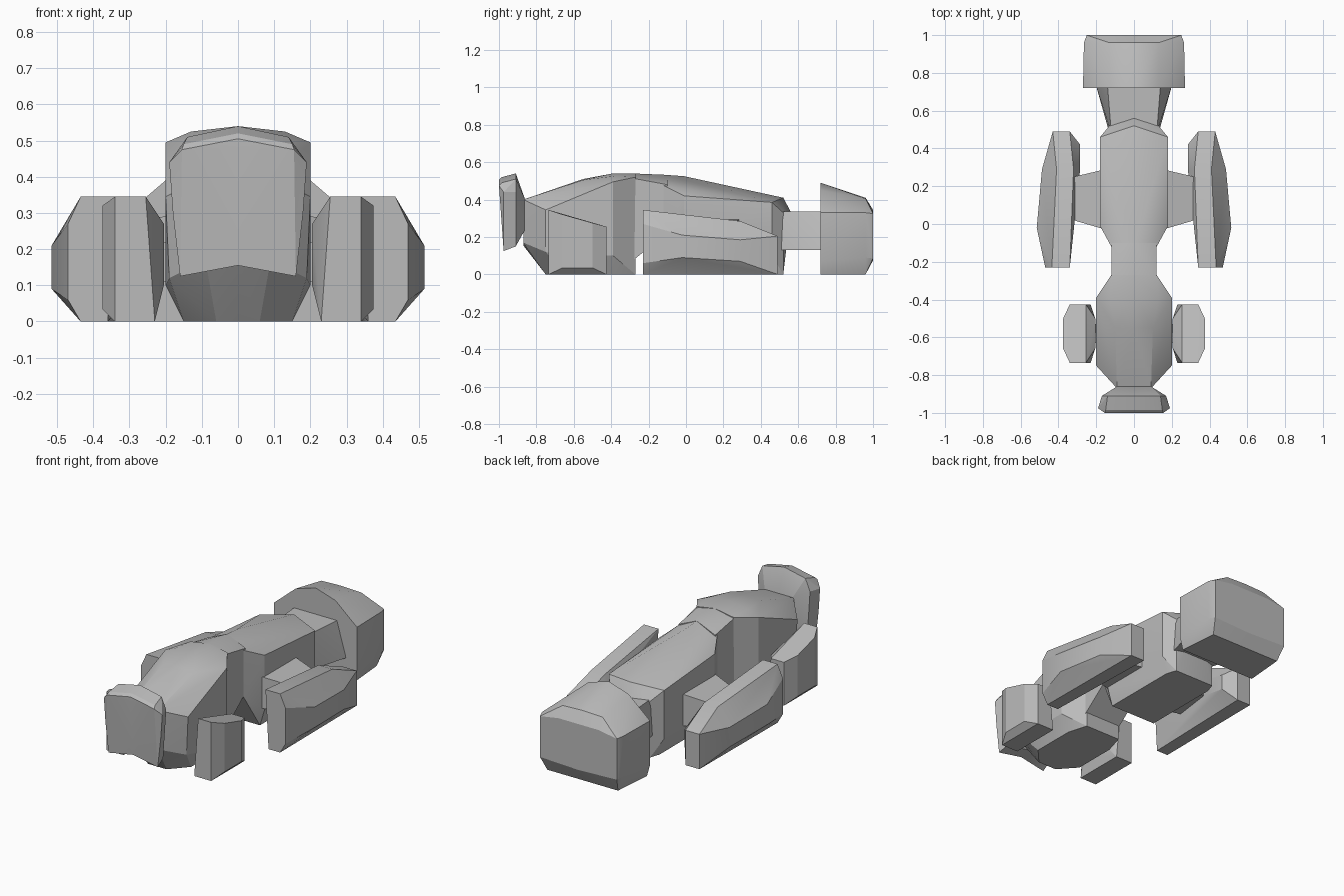
import bpy, bmesh, math

cube = bpy.data.objects.get("Cube")
if cube:
    bpy.data.objects.remove(cube, do_unlink=True)

grey = bpy.data.materials.new("plain grey")
grey.use_nodes = True
COLOUR = (0.5, 0.5, 0.5, 1)
grey.diffuse_color = COLOUR
grey.node_tree.nodes["Principled BSDF"].inputs["Base Color"].default_value = COLOUR


def half_shell(name, points):
    """Faceted solid round the +x points, mirrored to the other side."""
    bm = bmesh.new()
    for p in points:
        bm.verts.new(p)
    hull = bmesh.ops.convex_hull(bm, input=bm.verts)
    loose = {g for g in hull["geom_interior"] + hull["geom_unused"]
             if isinstance(g, bmesh.types.BMVert)}
    bmesh.ops.delete(bm, geom=list(loose), context="VERTS")
    # open the centre plane so both halves join
    inner = [f for f in bm.faces if all(abs(v.co.x) < 1e-5 for v in f.verts)]
    bmesh.ops.delete(bm, geom=inner, context="FACES")
    bmesh.ops.dissolve_limit(bm, angle_limit=math.radians(2), verts=bm.verts, edges=bm.edges)
    bmesh.ops.recalc_face_normals(bm, faces=bm.faces)
    for f in bm.faces:
        f.smooth = True
    mesh = bpy.data.meshes.new(name)
    bm.to_mesh(mesh)
    bm.free()
    mesh.set_sharp_from_angle(angle=math.radians(20))
    mesh.materials.append(grey)
    obj = bpy.data.objects.new(name, mesh)
    bpy.context.collection.objects.link(obj)
    mod = obj.modifiers.new("Mirror", "MIRROR")
    mod.use_clip = True
    return obj


def section(y, *pairs):
    """Points of one cross-section at y."""
    return [(x, y, z) for x, z in pairs]


# front body: tapers to the nose and to the waist
half_shell("front_body",
           section(-.87, (0, .155), (.09, .17), (.09, .40), (0, .40))
           + section(-.75, (.2, .345), (.19, .12), (.06, 0), (0, 0))
           + section(-.65, (.2, .1), (.15, 0))
           + section(-.55, (.1, .505), (0, .51))
           + section(-.39, (.2, .495), (.13, .525), (0, .54), (.2, .1), (.15, 0))
           + section(-.27, (.12, .52), (0, .54), (.115, 0), (0, 0)))

# waist bridging the two bodies above the ground
half_shell("waist",
           section(-.29, (0, .54), (.12, .515), (.12, .07), (0, .07))
           + section(-.1, (0, .532), (.12, .48), (.12, .22), (0, .22)))

# rear body with a shallow ridged roof
half_shell("rear_body",
           section(-.12, (0, .533), (.12, .475), (.12, .2), (0, .2))
           + section(-.01, (0, .525), (.18, .42), (.18, .1), (.15, 0), (0, 0))
           + section(.46, (.18, .385), (.18, .1), (.15, 0))
           + section(.52, (0, .41), (.13, .33), (.13, 0), (0, 0))
           + section(.56, (0, .335)) + section(.53, (0, .1)))

# nose plate: upright front panel with a bevelled back
half_shell("nose_plate",
           section(-.975, (0, .155), (.16, .125), (.19, .44), (.18, .3))
           + section(-1, (0, .48), (.155, .475), (0, .505))
           + section(-.985, (.15, .49), (0, .52))
           + section(-.91, (0, .54), (.14, .51), (.17, .44), (.15, .15), (0, .17))
           + section(-.86, (0, .40), (.09, .40), (.09, .24), (0, .24)))

# tail block and its flared neck
half_shell("tail_neck",
           section(.48, (0, .335), (.12, .335), (.13, .13), (0, .13))
           + section(.73, (0, .335), (.14, .335), (.2, .13), (0, .13)))
half_shell("tail_block",
           section(.72, (0, .49), (.13, .45), (.27, .33), (.27, .07), (.25, 0), (0, 0))
           + section(.96, (0, .41), (.13, .405), (.265, .33), (.265, .09), (.23, 0), (0, 0))
           + section(1, (0, .345), (.13, .345), (.25, .325), (.25, .085), (0, .075)))

# front wheel pods
half_shell("front_wheels",
           section(-.735, (.34, .345), (.255, .345), (.34, 0), (.23, 0))
           + section(-.66, (.375, .32), (.375, .035), (.205, .27), (.205, .1))
           + section(-.5, (.375, .275), (.375, .035), (.205, .235), (.205, .1))
           + section(-.425, (.34, .255), (.255, .255), (.34, 0), (.23, 0)))

# rear wheel pods, long and sloping down to the back
half_shell("rear_wheels",
           section(-.23, (.34, .345), (.435, .345), (.47, .27), (.47, .06), (.435, 0), (.36, 0))
           + section(-.02, (.515, .21), (.515, .09))
           + section(.29, (.32, .285), (.41, .285), (.487, .185), (.487, .07), (.285, .2), (.285, .1))
           + section(.42, (.285, .17), (.285, .08))
           + section(.49, (.34, .205), (.43, .205), (.43, 0), (.34, 0)))

# arms carrying the wheels
half_shell("front_arms",
           section(-.63, (.12, .11), (.12, .22), (.24, .11), (.24, .22))
           + section(-.53, (.12, .11), (.12, .22), (.24, .11), (.24, .22)))
half_shell("rear_arms",
           section(-.03, (.15, .11), (.15, .30)) + section(.29, (.15, .11), (.15, .30))
           + section(.02, (.32, .11), (.32, .27)) + section(.25, (.32, .11), (.32, .27)))
